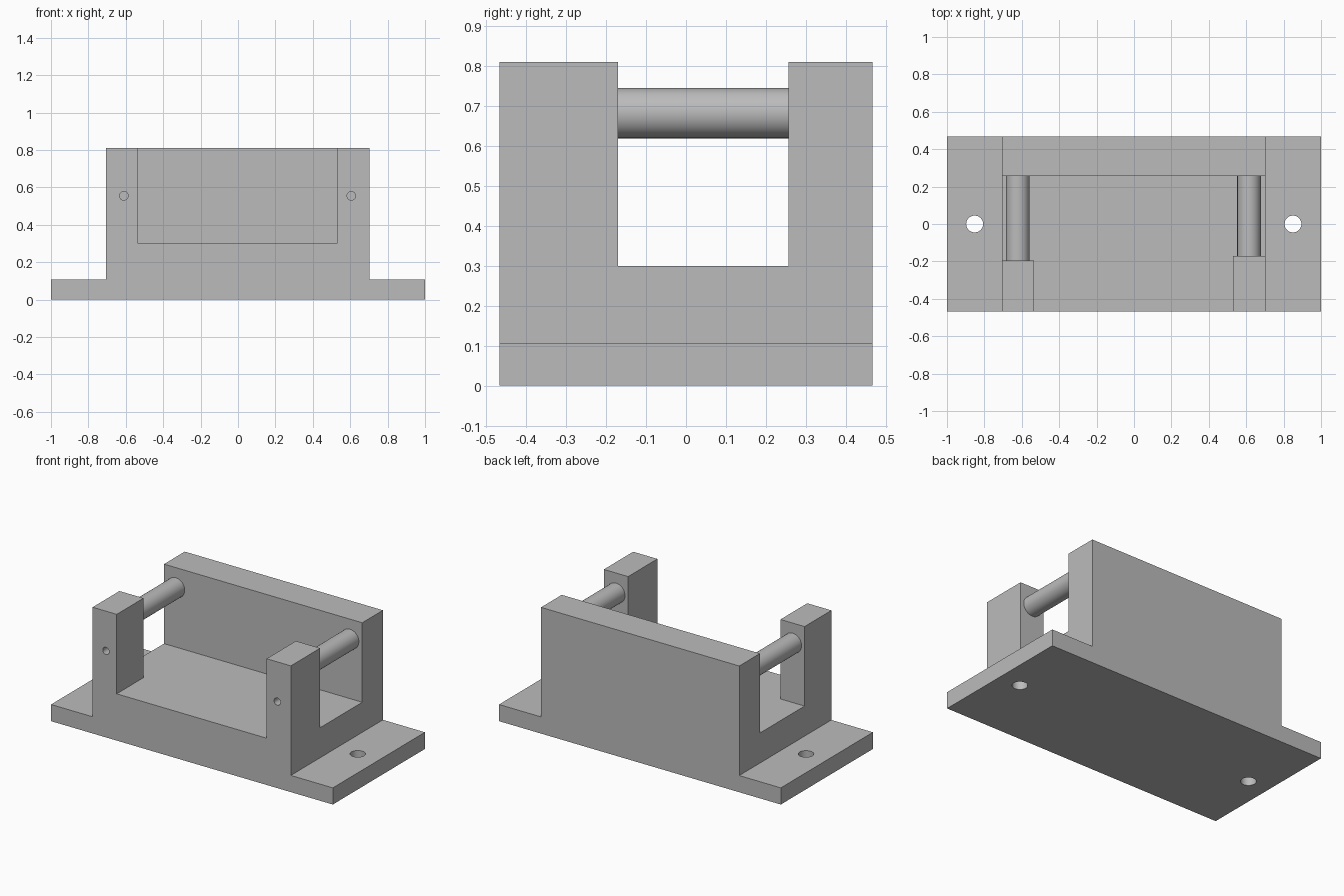
import bpy, bmesh, math
from mathutils import Matrix, Vector

if "Cube" in bpy.data.objects:
    bpy.data.objects.remove(bpy.data.objects["Cube"])

grey = bpy.data.materials.new("light grey")
grey.diffuse_color = (0.5, 0.5, 0.5, 1)
grey.use_nodes = True
grey.node_tree.nodes["Principled BSDF"].inputs["Base Color"].default_value = grey.diffuse_color


def finish(name, bm):
    bmesh.ops.recalc_face_normals(bm, faces=bm.faces)
    mesh = bpy.data.meshes.new(name)
    bm.to_mesh(mesh)
    bm.free()
    mesh.materials.append(grey)
    ob = bpy.data.objects.new(name, mesh)
    bpy.context.collection.objects.link(ob)
    return ob


def prism(name, points, sweep):
    """Closed outline swept along a vector."""
    bm = bmesh.new()
    face = bm.faces.new([bm.verts.new(p) for p in points])
    ext = bmesh.ops.extrude_face_region(bm, geom=[face])
    verts = [g for g in ext["geom"] if isinstance(g, bmesh.types.BMVert)]
    bmesh.ops.translate(bm, verts=verts, vec=sweep)
    return finish(name, bm)


def cylinder(name, start, end, radius, sides=48):
    a, b = Vector(start), Vector(end)
    turn = (b - a).to_track_quat('Z', 'Y').to_matrix().to_4x4()
    bm = bmesh.new()
    bmesh.ops.create_cone(bm, cap_ends=True, segments=sides, radius1=radius,
                          radius2=radius, depth=(b - a).length,
                          matrix=Matrix.Translation((a + b) / 2) @ turn)
    return finish(name, bm)


def activate(ob):
    bpy.ops.object.select_all(action='DESELECT')
    ob.select_set(True)
    bpy.context.view_layer.objects.active = ob


def smooth(ob):
    activate(ob)
    bpy.ops.object.shade_smooth_by_angle(angle=math.radians(30))


def cut(ob, cutter):
    activate(ob)
    mod = ob.modifiers.new("cut", 'BOOLEAN')
    mod.operation, mod.solver, mod.object = 'DIFFERENCE', 'EXACT', cutter
    bpy.ops.object.modifier_apply(modifier=mod.name)
    bpy.data.objects.remove(cutter)


FRONT, BACK, WALL = -0.467, 0.467, 0.257
POST_L, POST_R = -0.195, -0.17
FLOOR, TOP, FLANGE = 0.30, 0.81, 0.107

# Bracket: block with a mounting flange on each side
outline = [(-1, 0), (1, 0), (1, FLANGE), (0.702, FLANGE), (0.702, TOP),
           (-0.705, TOP), (-0.705, FLANGE), (-1, FLANGE)]
bracket = prism("bracket", [(x, FRONT, z) for x, z in outline],
                (0, BACK - FRONT, 0))

# Pocket leaves the back wall and the two front posts standing
pocket = [(-0.534, -0.6), (0.53, -0.6), (0.53, POST_R), (0.8, POST_R),
          (0.8, WALL), (-0.8, WALL), (-0.8, POST_L), (-0.534, POST_L)]
cut(bracket, prism("pocket_cutter", [(x, y, FLOOR) for x, y in pocket],
                   (0, 0, 0.7)))

# Flange bolt holes and blind holes in the post fronts
for x in (-0.852, 0.85):
    cut(bracket, cylinder("bolt_cutter", (x, 0, -0.1), (x, 0, 0.2), 0.045))
for x in (-0.61, 0.606):
    cut(bracket, cylinder("pin_cutter", (x, -0.6, 0.555),
                          (x, FRONT + 0.12, 0.555), 0.023, 32))
smooth(bracket)

# Rods between each post and the back wall
for name, x, y in (("left_rod", -0.621, POST_L), ("right_rod", 0.615, POST_R)):
    smooth(cylinder(name, (x, y, 0.682), (x, WALL, 0.682), 0.063))
